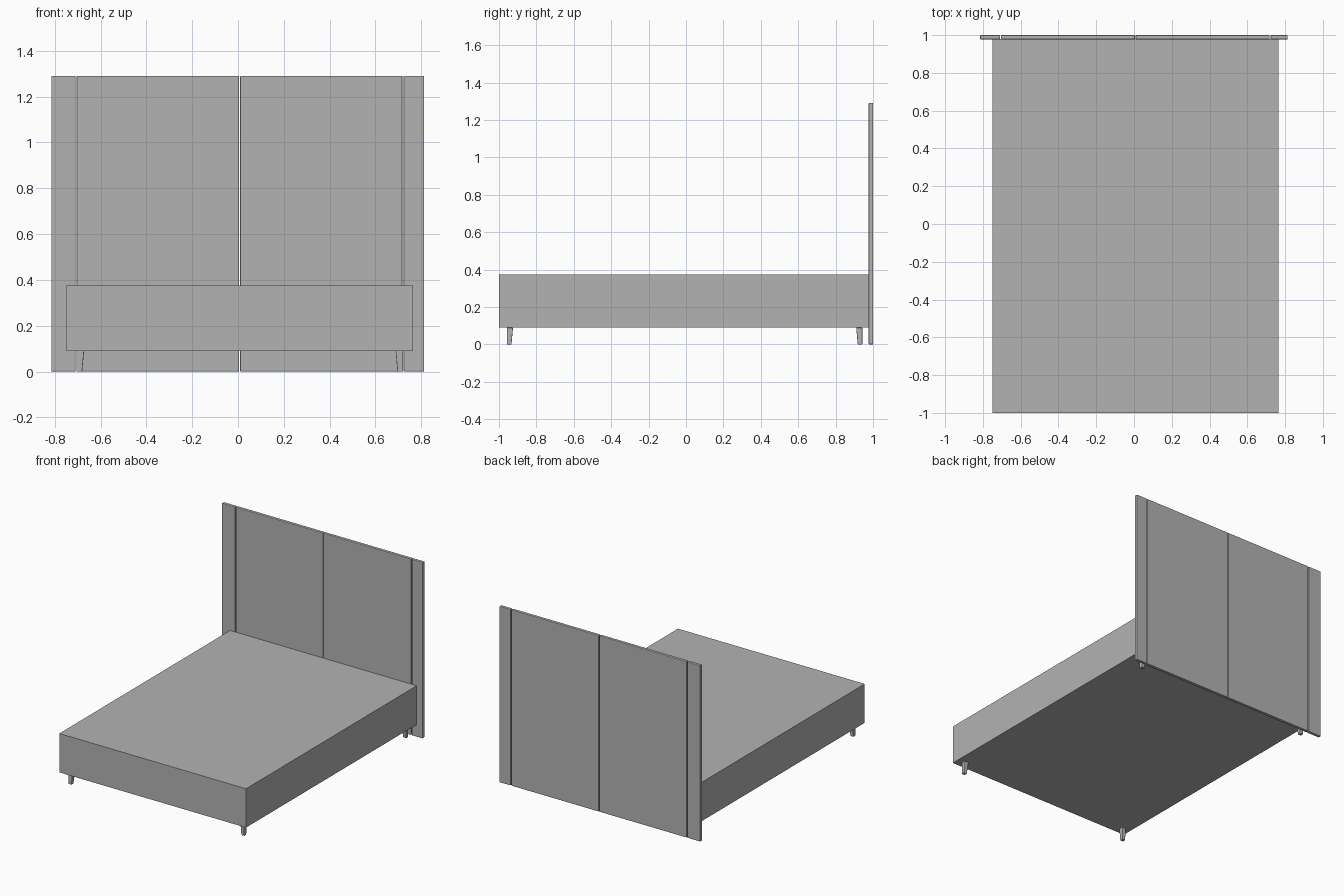
import bpy
import bmesh

cube = bpy.data.objects.get("Cube")
if cube:
    bpy.data.objects.remove(cube, do_unlink=True)

# One plain grey for the whole bed
grey = bpy.data.materials.new("plain_grey")
grey.use_nodes = True
colour = (0.45, 0.45, 0.45, 1)
grey.diffuse_color = colour
grey.node_tree.nodes["Principled BSDF"].inputs["Base Color"].default_value = colour

CENTRE_X = 0.008
BASE_Z = 0.09


def box(name, low, high, bevel=0.0, shape=None):
    """Box between two corners; shape() may move its vertices."""
    bm = bmesh.new()
    bmesh.ops.create_cube(bm, size=1)
    for v in bm.verts:
        v.co = [l + (c + 0.5) * (h - l) for c, l, h in zip(v.co, low, high)]
        if shape:
            shape(v)
    mesh = bpy.data.meshes.new(name)
    bm.to_mesh(mesh)
    bm.free()
    mesh.materials.append(grey)
    obj = bpy.data.objects.new(name, mesh)
    bpy.context.collection.objects.link(obj)
    if bevel:
        mod = obj.modifiers.new("soft_edges", "BEVEL")
        mod.width = bevel
        mod.segments = 2
    return obj


# Upholstered base
box("bed_base", (-0.749, -1, BASE_Z), (0.765, 0.98, 0.375))

# Headboard: two wide panels between two narrow ones, with thin gaps
panels = {
    "headboard_right_strip": (-0.815, -0.709),
    "headboard_right_panel": (-0.704, 0.005),
    "headboard_left_panel": (0.009, 0.718),
    "headboard_left_strip": (0.723, 0.813),
}
for name, (x0, x1) in panels.items():
    box(name, (x0, 0.977, 0), (x1, 1, 1.291), bevel=0.004)

# Legs: outer faces upright, inner faces tapering toward the floor
for end, y_out, y_in in (("front", -0.957, -0.925), ("back", 0.943, 0.91)):
    for side, sx in (("left", 1), ("right", -1)):
        x_out = CENTRE_X + sx * 0.713
        x_in = CENTRE_X + sx * 0.68

        def taper(v):
            if v.co.z < 0.01:
                v.co.x += (x_out - v.co.x) * 0.25
                v.co.y += (y_out - v.co.y) * 0.25

        box(f"{end}_{side}_leg",
            (min(x_out, x_in), min(y_out, y_in), 0),
            (max(x_out, x_in), max(y_out, y_in), BASE_Z),
            bevel=0.003, shape=taper)
